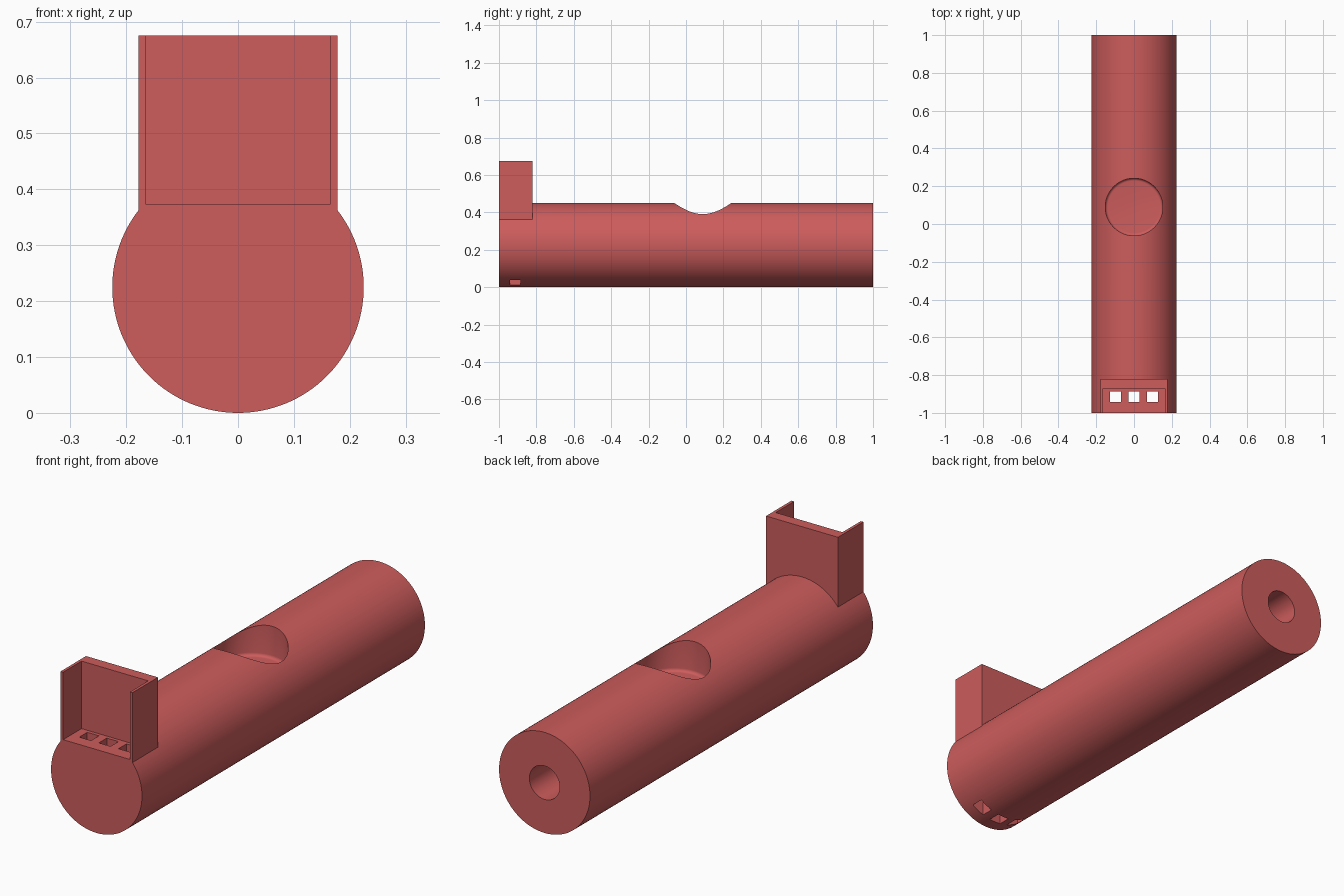
import bpy, bmesh, math
from mathutils import Matrix

if "Cube" in bpy.data.objects:
    bpy.data.objects.remove(bpy.data.objects["Cube"])

red = bpy.data.materials.new("soft_red")
red.diffuse_color = (0.610, 0.107, 0.107, 1)
red.use_nodes = True
red.node_tree.nodes["Principled BSDF"].inputs["Base Color"].default_value = red.diffuse_color

R = 0.225        # body radius, also the height of its axis


def finish(name, bm):
    bmesh.ops.recalc_face_normals(bm, faces=bm.faces)
    mesh = bpy.data.meshes.new(name)
    bm.to_mesh(mesh)
    bm.free()
    mesh.materials.append(red)
    ob = bpy.data.objects.new(name, mesh)
    bpy.context.collection.objects.link(ob)
    return ob


def box(name, x0, x1, y0, y1, z0, z1):
    bm = bmesh.new()
    bmesh.ops.create_cube(bm, size=1)
    bmesh.ops.scale(bm, vec=(x1 - x0, y1 - y0, z1 - z0), verts=bm.verts)
    bmesh.ops.translate(bm, vec=((x0 + x1) / 2, (y0 + y1) / 2, (z0 + z1) / 2), verts=bm.verts)
    return finish(name, bm)


def rod(name, r, y0, y1, segments):
    """Cylinder lying along y on the body axis."""
    bm = bmesh.new()
    bmesh.ops.create_cone(bm, cap_ends=True, segments=segments, radius1=r, radius2=r, depth=y1 - y0)
    bmesh.ops.rotate(bm, matrix=Matrix.Rotation(math.pi / 2, 3, 'X'), verts=bm.verts)
    bmesh.ops.translate(bm, vec=(0, (y0 + y1) / 2, R), verts=bm.verts)
    return finish(name, bm)


def pocket(name, r, y, z0, z1, fillet):
    """Upright cylinder with a rounded lower rim."""
    bm = bmesh.new()
    bmesh.ops.create_cone(bm, cap_ends=True, segments=96, radius1=r, radius2=r, depth=z1 - z0)
    bmesh.ops.translate(bm, vec=(0, y, (z0 + z1) / 2), verts=bm.verts)
    rim = [e for e in bm.edges if all(v.co.z < z0 + 1e-4 for v in e.verts)]
    bmesh.ops.bevel(bm, geom=rim, offset=fillet, segments=5, profile=0.5, affect='EDGES')
    return finish(name, bm)


def combine(target, tool, operation):
    mod = target.modifiers.new(operation.lower(), 'BOOLEAN')
    mod.operation, mod.object, mod.solver = operation, tool, 'EXACT'
    bpy.context.view_layer.objects.active = target
    bpy.ops.object.modifier_apply(modifier=mod.name)
    bpy.data.objects.remove(tool, do_unlink=True)


# Round body with the upright holder at its front end
body = rod("tube_body", R, -1, 1, 128)
combine(body, box("holder", -0.178, 0.178, -1, -0.82, 0.3, 0.675), 'UNION')

# Holder recess, open to the front and top
combine(body, box("recess", -0.165, 0.165, -1.1, -0.87, 0.373, 0.8), 'DIFFERENCE')

# Three square pin holes running down through the body
for x in (-0.097, 0, 0.097):
    combine(body, box("pin_hole", x - 0.029, x + 0.029, -0.942, -0.886, -0.1, 0.5), 'DIFFERENCE')

# Round thumb pocket on top and the bore in the rear end
combine(body, pocket("thumb_pocket", 0.152, 0.09, 0.306, 0.6, 0.014), 'DIFFERENCE')
combine(body, rod("bore", 0.075, -0.8, 1.1, 64), 'DIFFERENCE')

bpy.ops.object.select_all(action='DESELECT')
body.select_set(True)
bpy.context.view_layer.objects.active = body
bpy.ops.object.shade_smooth_by_angle(angle=math.radians(30))
